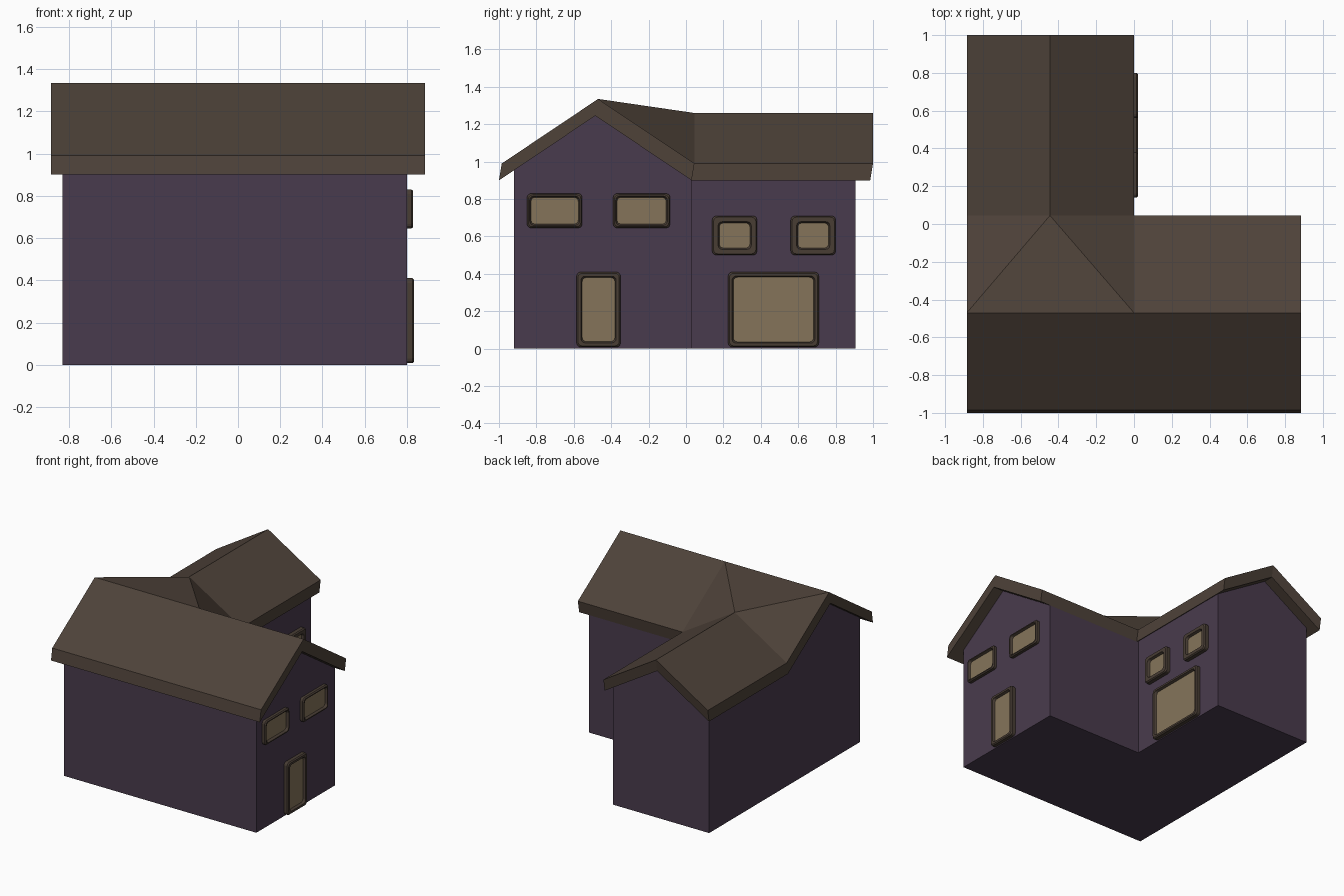
import bpy, bmesh, math

if "Cube" in bpy.data.objects:
    bpy.data.objects.remove(bpy.data.objects["Cube"])


def material(name, hex_colour):
    # flat colour given as sRGB hex, stored as linear
    lin = []
    for i in (0, 2, 4):
        c = int(hex_colour[i:i + 2], 16) / 255
        lin.append(c / 12.92 if c <= 0.04045 else ((c + 0.055) / 1.055) ** 2.4)
    m = bpy.data.materials.new(name)
    m.diffuse_color = (*lin, 1)
    m.use_nodes = True
    m.node_tree.nodes["Principled BSDF"].inputs["Base Color"].default_value = m.diffuse_color
    return m


WALL = material("plum_wall", "493b4d")
ROOF = material("brown_roof", "4e4239")
FRAME = material("dark_brown_frame", "483d34")
GLASS = material("tan_pane", "85745a")


def finish(bm, name, *mats):
    bmesh.ops.recalc_face_normals(bm, faces=bm.faces[:])
    me = bpy.data.meshes.new(name)
    bm.to_mesh(me)
    bm.free()
    ob = bpy.data.objects.new(name, me)
    bpy.context.collection.objects.link(ob)
    for m in mats:
        me.materials.append(m)
    return ob


def gable_block(name, profile, to_start, to_end):
    # five-sided house profile swept between two ends
    bm = bmesh.new()
    a = [bm.verts.new(to_start(u, z)) for u, z in profile]
    b = [bm.verts.new(to_end(u, z)) for u, z in profile]
    n = len(a)
    bm.faces.new(a)
    bm.faces.new(b)
    for i in range(n):
        j = (i + 1) % n
        bm.faces.new((a[i], a[j], b[j], b[i]))
    return finish(bm, name, WALL)


# walls of the two wings, tops tucked slightly into the roof
gable_block("main_walls",
            [(-0.92, 0), (0.03, 0), (0.03, 0.91), (-0.48, 1.255), (-0.92, 0.965)],
            lambda u, z: (-0.83, u, z), lambda u, z: (0.80, u, z))
gable_block("rear_wing_walls",
            [(-0.83, 0), (-0.015, 0), (-0.015, 0.92), (-0.445, 1.18), (-0.83, 0.945)],
            lambda u, z: (u, 0.03, z), lambda u, z: (u, 0.905, z))

# L-shaped roof: top surface first, then a thick slab below it
bm = bmesh.new()
points = {
    "f0": (-0.885, -0.985, 0.99), "f1": (0.885, -0.985, 0.99),
    "a": (-0.885, -0.47, 1.335), "b": (-0.445, -0.47, 1.335),
    "c": (0, -0.47, 1.335), "d": (0.885, -0.47, 1.335),
    "e": (-0.885, 0.045, 0.99), "r": (-0.445, 0.045, 1.26),
    "g": (0, 0.045, 0.99), "h": (0.885, 0.045, 0.99),
    "e2": (-0.885, 1.0, 0.99), "r2": (-0.445, 1.0, 1.26), "g2": (0, 1.0, 0.99),
}
v = {k: bm.verts.new(p) for k, p in points.items()}
for face in ("f0 f1 d c b a", "a b r", "a r e", "b c r", "c g r",
             "c d h g", "e r r2 e2", "r g g2 r2"):
    bm.faces.new([v[k] for k in face.split()])
res = bmesh.ops.extrude_face_region(bm, geom=bm.faces[:], use_keep_orig=True)
low = [g for g in res["geom"] if isinstance(g, bmesh.types.BMVert)]
bmesh.ops.translate(bm, verts=low, vec=(0, -0.015, -0.09))
finish(bm, "roof", ROOF)


def rounded_rect(y0, y1, z0, z1, r):
    pts = []
    for cy, cz, start in ((y1 - r, z1 - r, 0), (y0 + r, z1 - r, 90),
                          (y0 + r, z0 + r, 180), (y1 - r, z0 + r, 270)):
        for k in range(4):
            t = math.radians(start + 30 * k)
            pts.append((cy + r * math.cos(t), cz + r * math.sin(t)))
    return pts


def opening(name, x, y0, y1, z0, z1, depth, w):
    # raised rounded frame around a recessed pane
    bm = bmesh.new()
    rings = []
    for inset, dx in ((0, -0.01), (0, depth - 0.008), (0.007, depth),
                      (w - 0.007, depth), (w, depth - 0.018)):
        rings.append([bm.verts.new((x + dx, y, z)) for y, z in
                      rounded_rect(y0 + inset, y1 - inset, z0 + inset, z1 - inset, 0.022)])
    for a, b in zip(rings, rings[1:]):
        for i in range(len(a)):
            j = (i + 1) % len(a)
            bm.faces.new((a[i], a[j], b[j], b[i]))
    bm.faces.new(rings[0])
    bm.faces.new(rings[-1]).material_index = 1
    finish(bm, name, FRAME, GLASS)


# windows and door on the main gable
for i, (y0, y1) in enumerate(((-0.85, -0.555), (-0.39, -0.085))):
    opening(f"gable_window_{i + 1}", 0.80, y0, y1, 0.645, 0.83, 0.029, 0.021)
opening("front_door", 0.80, -0.585, -0.35, 0.008, 0.41, 0.034, 0.03)

# windows and wide door on the rear wing
for i, (y0, y1) in enumerate(((0.14, 0.38), (0.56, 0.80))):
    opening(f"wing_window_{i + 1}", -0.015, y0, y1, 0.50, 0.71, 0.037, 0.038)
opening("wide_door", -0.015, 0.225, 0.71, 0.008, 0.41, 0.037, 0.028)
